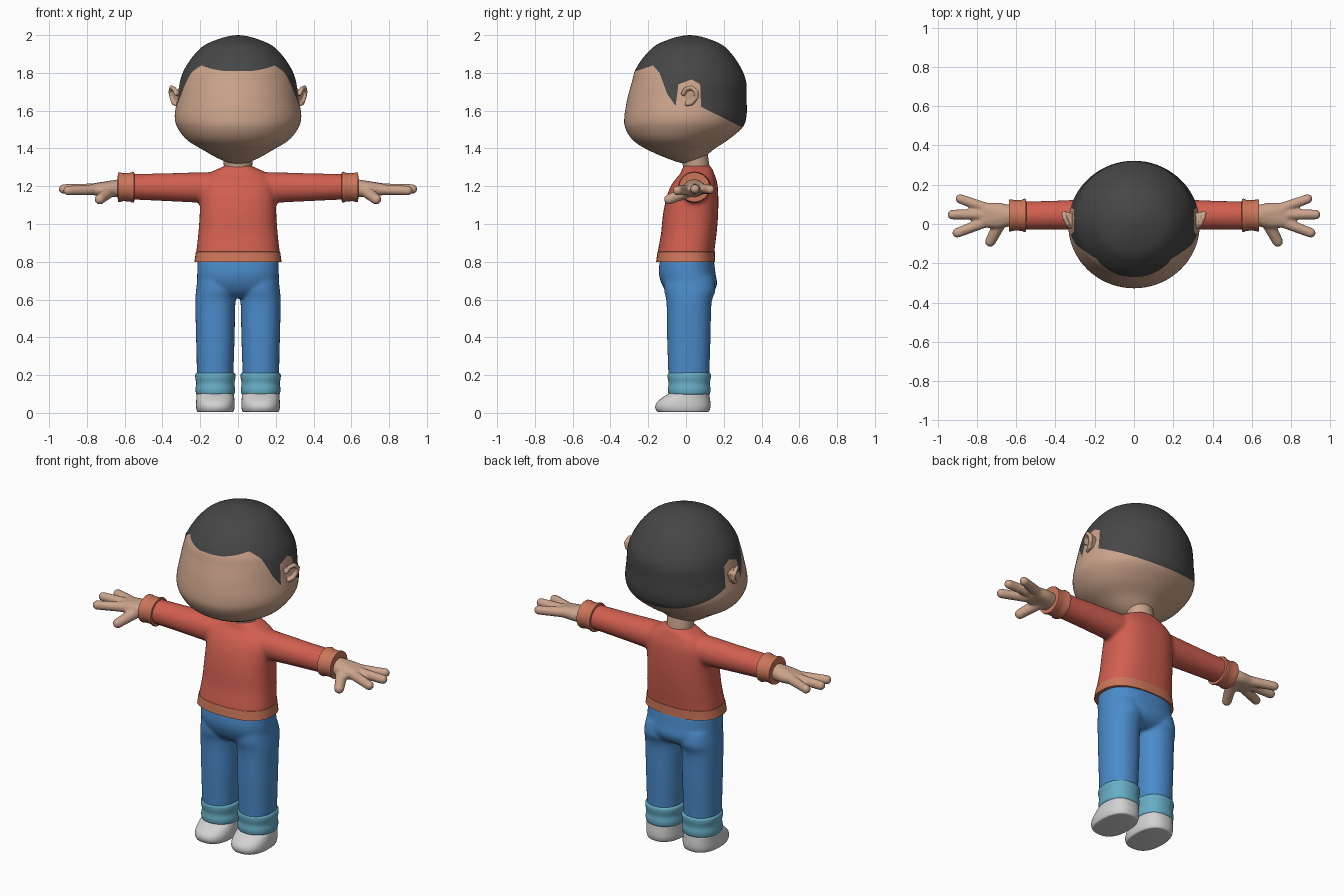
import bpy, bmesh, math
from mathutils import Vector

if "Cube" in bpy.data.objects:
    bpy.data.objects.remove(bpy.data.objects["Cube"], do_unlink=True)


def material(name, r, g, b):
    m = bpy.data.materials.new(name)
    m.use_nodes = True
    m.diffuse_color = (r, g, b, 1)
    m.node_tree.nodes["Principled BSDF"].inputs["Base Color"].default_value = (r, g, b, 1)
    return m


SKIN = material("skin", .60, .37, .26)
HAIR = material("dark_hair", .062, .062, .062)
RED = material("red_knit", .64, .115, .08)
TRIM = material("terracotta_trim", .60, .18, .10)
BLUE = material("blue_denim", .07, .26, .60)
PALE = material("pale_blue_cuff", .135, .42, .57)
GREY = material("light_grey_shoe", .64, .64, .64)


def spline(rings, steps):
    """Catmull-Rom through the rings; a zero-radius end closes as a round pole."""
    def beyond(end, inner):
        if end[3] < .01:
            return inner[:3] + (-inner[3], -inner[4])
        return end
    p = [beyond(rings[0], rings[1])] + rings + [beyond(rings[-1], rings[-2])]
    out = []
    for a, b, c, d in zip(p, p[1:], p[2:], p[3:]):
        for k in range(steps):
            t = k / steps
            out.append([.5 * (2 * j + (l - i) * t + (2 * i - 5 * j + 4 * l - m) * t * t
                              + (3 * j - i - 3 * l + m) * t ** 3)
                        for i, j, l, m in zip(a, b, c, d)])
    return out + [rings[-1]]


def loft(bm, rings, side=0, power=2.0, steps=4, n=48):
    """Closed tube of superellipse rings (pos, u, v, ru, rv): along z, or along x if side is set."""
    def sup(v):
        return math.copysign(abs(v) ** (2 / power), v)
    rows = []
    for pos, u, v, ru, rv in spline(rings, steps):
        row = []
        for k in range(n):
            a = math.tau * k / n
            p, q = u + max(ru, .002) * sup(math.cos(a)), v + max(rv, .002) * sup(math.sin(a))
            row.append(bm.verts.new((pos * side, p, q) if side else (p, q, pos)))
        rows.append(row)
    for r, s in zip(rows, rows[1:]):
        for k in range(n):
            bm.faces.new((r[k], r[(k + 1) % n], s[(k + 1) % n], s[k]))
    bm.faces.new(rows[0])
    bm.faces.new(rows[-1])


def hull(bm, side, *balls):
    """Convex skin around balls (x, y, z, radius)."""
    ball = bmesh.new()
    bmesh.ops.create_icosphere(ball, subdivisions=2, radius=1)
    tmp = bmesh.new()
    for x, y, z, r in balls:
        for v in ball.verts:
            tmp.verts.new(Vector((x * side, y, z)) + v.co * r)
    bmesh.ops.convex_hull(tmp, input=tmp.verts[:])
    loose = [v for v in tmp.verts if not v.link_faces]
    bmesh.ops.delete(tmp, geom=loose, context='VERTS')
    me = bpy.data.meshes.new("hull_part")
    tmp.to_mesh(me)
    bm.from_mesh(me)
    bpy.data.meshes.remove(me)
    tmp.free()
    ball.free()


def finish(bm, name, *mats, voxel=0, relax=6):
    bmesh.ops.recalc_face_normals(bm, faces=bm.faces[:])
    me = bpy.data.meshes.new(name)
    bm.to_mesh(me)
    bm.free()
    ob = bpy.data.objects.new(name, me)
    bpy.context.collection.objects.link(ob)
    for m in mats:
        me.materials.append(m)
    if voxel:
        # fuse overlapping pieces into one soft surface
        mod = ob.modifiers.new("fuse", 'REMESH')
        mod.mode = 'VOXEL'
        mod.voxel_size = voxel
        mod.use_smooth_shade = True
        soft = ob.modifiers.new("soften", 'SMOOTH')
        soft.iterations = relax
    else:
        bpy.ops.object.select_all(action='DESELECT')
        ob.select_set(True)
        bpy.context.view_layer.objects.active = ob
        bpy.ops.object.shade_smooth_by_angle(angle=math.radians(50))
    return ob


# Head, with the hairline cut into the surface
bm = bmesh.new()
loft(bm, [(1.315, 0, .02, 0, 0), (1.34, 0, 0, .09, .08), (1.395, 0, -.03, .19, .177),
          (1.445, 0, -.03, .27, .252), (1.51, 0, -.012, .32, .31), (1.57, 0, -.003, .335, .323),
          (1.66, 0, .005, .322, .316), (1.75, 0, .016, .308, .303), (1.82, 0, .014, .283, .28),
          (1.9, 0, .016, .228, .226), (1.96, 0, .018, .152, .152), (2, 0, .02, 0, 0)],
     steps=6, n=72)
hairline = [(-.5, 1.81), (-.262, 1.81), (-.175, 1.84), (-.14, 1.80), (-.10, 1.69), (-.055, 1.625),
            (-.04, 1.74), (.03, 1.765), (.075, 1.74), (.08, 1.62), (.31, 1.505), (.5, 1.5)]
for (y0, z0), (y1, z1) in zip(hairline, hairline[1:]):
    bmesh.ops.bisect_plane(bm, geom=bm.verts[:] + bm.edges[:] + bm.faces[:], dist=1e-5,
                           plane_co=(0, y0, z0), plane_no=(0, z0 - z1, y1 - y0))
for f in bm.faces:
    c = f.calc_center_median()
    for (y0, z0), (y1, z1) in zip(hairline, hairline[1:]):
        if y0 <= c.y < y1:
            f.material_index = int(c.z > z0 + (z1 - z0) * (c.y - y0) / (y1 - y0))
finish(bm, "head", SKIN, HAIR)

# Neck
bm = bmesh.new()
loft(bm, [(1.22, 0, .055, .08, .075), (1.30, 0, .055, .075, .07), (1.37, 0, .04, .08, .075)])
finish(bm, "neck", SKIN)

# Sweater body and sleeves, fused
torso = [(.805, 0, 0, .226, .151), (.85, 0, 0, .221, .15), (.95, 0, .015, .21, .147),
         (1.05, 0, .024, .203, .146), (1.15, 0, .035, .2, .136), (1.22, 0, .048, .192, .117),
         (1.27, 0, .06, .15, .088), (1.30, 0, .058, .088, .077), (1.31, 0, .056, .07, .065)]
bm = bmesh.new()
loft(bm, torso, power=2.5)
for side in (1, -1):
    loft(bm, [(.08, .05, 1.19, .085, .085), (.2, .047, 1.193, .08, .081),
              (.4, .045, 1.195, .074, .073), (.585, .043, 1.197, .071, .067)], side)
finish(bm, "sweater", RED, voxel=.011)

# Hem band
bm = bmesh.new()
loft(bm, [(.798, 0, 0, .222, .146), (.80, 0, -.002, .231, .156), (.825, 0, -.001, .227, .154),
          (.853, 0, .001, .223, .152), (.855, 0, .001, .215, .144)], power=2.5, steps=1)
finish(bm, "sweater_hem", TRIM)

# Trousers
bm = bmesh.new()
loft(bm, [(.81, 0, .005, .215, .143), (.74, 0, .006, .216, .15), (.68, 0, .018, .216, .146),
          (.635, 0, .022, .2, .12), (.61, 0, .02, .15, .08)], power=2.4)
for side in (1, -1):
    loft(bm, [(.72, .108 * side, .015, .105, .13), (.65, .113 * side, .02, .109, .136),
              (.58, .12 * side, .016, .106, .119), (.4, .12 * side, .015, .102, .115),
              (.19, .121 * side, .015, .096, .108)], power=2.2)
finish(bm, "trousers", BLUE, voxel=.009)

for side, tag in ((1, "left"), (-1, "right")):
    # Rolled trouser cuff
    bm = bmesh.new()
    x = .12 * side
    loft(bm, [(z, x, .017, r, r + .008) for z, r in
              ((.095, .09), (.10, .101), (.125, .105), (.155, .101), (.185, .106),
               (.207, .105), (.214, .094))], power=2.2, steps=3)
    finish(bm, tag + "_trouser_cuff", PALE)

    # Shoe
    bm = bmesh.new()
    loft(bm, [(.004, x, -.015, .085, .125), (.008, x, -.016, .096, .138),
              (.03, x, -.017, .102, .146), (.055, x, -.013, .102, .142),
              (.08, x, 0, .1, .126), (.1, x, .014, .097, .108), (.112, x, .016, .08, .09)],
         power=2.4)
    finish(bm, tag + "_shoe", GREY)

    # Sleeve cuff
    bm = bmesh.new()
    loft(bm, [(p, .044, 1.195, r, r - .003) for p, r in
              ((.548, .066), (.55, .083), (.558, .085), (.572, .079), (.605, .077),
               (.628, .082), (.636, .081), (.637, .055))], side, steps=1)
    finish(bm, tag + "_sleeve_cuff", TRIM)

    # Hand with three fingers and a thumb
    bm = bmesh.new()
    hull(bm, side, (.61, .043, 1.19, .05), (.69, .075, 1.187, .035), (.69, .012, 1.182, .038),
         (.76, .078, 1.187, .03), (.77, .012, 1.182, .03))
    hull(bm, side, (.75, .08, 1.187, .029), (.885, .128, 1.183, .025))
    hull(bm, side, (.76, .048, 1.187, .029), (.925, .048, 1.185, .026))
    hull(bm, side, (.75, .012, 1.182, .029), (.9, -.045, 1.177, .026))
    hull(bm, side, (.68, .01, 1.172, .034), (.732, -.09, 1.13, .028))
    finish(bm, tag + "_hand", SKIN, voxel=.007, relax=5)

    # Ear: plate with a raised rim
    bm = bmesh.new()
    hull(bm, side, (.305, -.01, 1.70, .012), (.338, .05, 1.70, .012), (.31, 0, 1.64, .012),
         (.325, .035, 1.65, .012), (.3, .04, 1.68, .012))
    rim = [(.328, -.015, 1.69), (.338, 0, 1.715), (.352, .03, 1.722), (.357, .055, 1.70),
           (.351, .055, 1.67), (.34, .03, 1.64), (.33, .005, 1.635)]
    for a, b in zip(rim, rim[1:]):
        hull(bm, side, a + (.012,), b + (.012,))
    finish(bm, tag + "_ear", SKIN, voxel=.004, relax=3)
